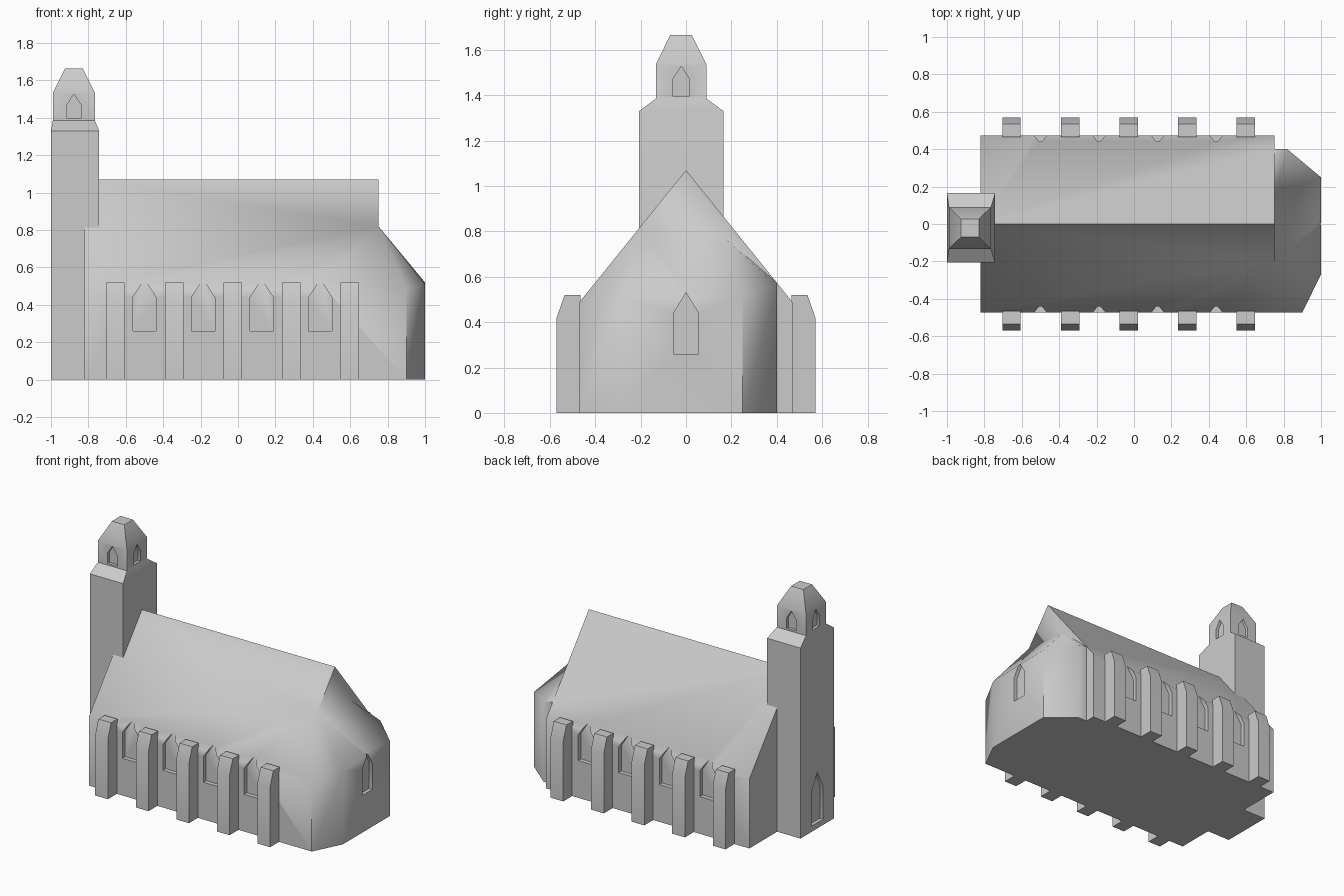
import bpy, bmesh, math
from mathutils import Vector

if "Cube" in bpy.data.objects:
    bpy.data.objects.remove(bpy.data.objects["Cube"])

stone = bpy.data.materials.new("pale_stone")
stone.diffuse_color = (0.6, 0.6, 0.6, 1)
stone.use_nodes = True
stone.node_tree.nodes["Principled BSDF"].inputs["Base Color"].default_value = stone.diffuse_color


def make(name, verts, faces):
    mesh = bpy.data.meshes.new(name)
    mesh.from_pydata(verts, [], faces)
    bm = bmesh.new()
    bm.from_mesh(mesh)
    bmesh.ops.recalc_face_normals(bm, faces=bm.faces)
    bm.to_mesh(mesh)
    bm.free()
    mesh.materials.append(stone)
    ob = bpy.data.objects.new(name, mesh)
    bpy.context.collection.objects.link(ob)
    return ob


def loft(name, rings):
    """Closed solid through rings with equal point counts."""
    n = len(rings[0])
    verts = [p for ring in rings for p in ring]
    faces = [list(range(n)), list(range(len(verts) - n, len(verts)))]
    for r in range(len(rings) - 1):
        for i in range(n):
            j = (i + 1) % n
            faces.append((r * n + i, r * n + j, (r + 1) * n + j, (r + 1) * n + i))
    return make(name, verts, faces)


def arch(center, out, width, sill, spring, apex, depth):
    """Pointed opening cutter on a wall whose outward direction is out."""
    c, o = Vector((*center, 0)), Vector((*out, 0))
    side = Vector((-out[1], out[0], 0))
    w = width / 2
    shape = [(-w, sill), (w, sill), (w, spring), (0, apex), (-w, spring)]
    rings = [[c + o * d + side * s + Vector((0, 0, z)) for s, z in shape]
             for d in (-depth, 0.05)]
    return loft("opening_cutter", rings)


def cut(ob, cutters):
    for c in cutters:
        m = ob.modifiers.new("opening", 'BOOLEAN')
        m.operation, m.solver, m.object = 'DIFFERENCE', 'EXACT', c
    bpy.context.view_layer.update()
    mesh = bpy.data.meshes.new_from_object(
        ob.evaluated_get(bpy.context.evaluated_depsgraph_get()))
    ob.modifiers.clear()
    ob.data = mesh
    for c in cutters:
        bpy.data.objects.remove(c)


def smooth(ob):
    bpy.ops.object.select_all(action='DESELECT')
    ob.select_set(True)
    bpy.context.view_layer.objects.active = ob
    bpy.ops.object.shade_smooth_by_angle(angle=math.radians(45))


# Nave with gabled roof and the uneven faceted apse at its right end
H, E, W = 1.07, 0.485, 0.472
verts = [
    (-.82, -W, 0), (-.82, -W, E), (-.82, 0, H), (-.82, W, E), (-.82, W, 0),
    (.75, 0, H), (.75, -.2, H - .2 * (H - E) / W), (.75, .15, .79),
    (.9, -W, 0), (.9, -W, E), (1, -.27, 0), (1, -.27, .51),
    (1, .25, 0), (1, .25, .52), (.82, .4, 0), (.82, .4, .56),
    (.75, .4, 0), (.75, .4, H - .4 * (H - E) / W), (.75, W, 0), (.75, W, E)]
faces = [
    (0, 1, 2, 3, 4), (0, 8, 9, 1), (1, 9, 6, 5, 2), (4, 3, 19, 18),
    (3, 2, 5, 17, 19), (5, 6, 7), (5, 7, 17), (6, 11, 13), (6, 13, 7),
    (6, 9, 11), (7, 13, 15), (7, 15, 17), (8, 10, 11, 9), (10, 12, 13, 11),
    (12, 14, 15, 13), (14, 16, 17, 15), (16, 18, 19, 17),
    (0, 4, 18, 16, 14, 12, 10, 8)]
nave = make("nave_and_apse", verts, faces)

# Recessed pointed windows along both walls and in the apse
cutters = [arch((-0.5 + 0.3133 * i, s * W), (0, s), .125, .26, .44, .535, .03)
           for i in range(4) for s in (-1, 1)]
cutters.append(arch((1, 0), (1, 0), .11, .26, .44, .53, .025))
cut(nave, cutters)
smooth(nave)

# Buttresses with sloped outer tops
for s, label in ((-1, "front"), (1, "back")):
    profile = [(.465, 0), (.57, 0), (.57, .42), (.535, .52), (.465, .52)]
    for i in range(5):
        x = -.655 + .3133 * i
        b = loft(f"{label}_buttress_{i + 1}",
                 [[(x + d, s * y, z) for y, z in profile] for d in (-.049, .049)])
        smooth(b)

# Tower with belfry and tapered cap: (z, x0, x1, y0, y1)
levels = [(0, -1, -.742, -.207, .165), (1.33, -1, -.742, -.207, .165),
          (1.385, -.99, -.765, -.133, .09), (1.535, -.99, -.765, -.133, .09),
          (1.665, -.925, -.83, -.07, .026)]
tower = loft("bell_tower", [[(a, c, z), (b, c, z), (b, d, z), (a, d, z)]
                            for z, a, b, c, d in levels])

# Belfry openings on four sides and the tower door
cutters = [arch(p, o, .075, 1.397, 1.47, 1.527, .02) for p, o in (
    ((-.877, -.133), (0, -1)), ((-.877, .09), (0, 1)),
    ((-.99, -.021), (-1, 0)), ((-.765, -.021), (1, 0)))]
cutters.append(arch((-1, -.02), (-1, 0), .13, .04, .27, .39, .025))
cut(tower, cutters)
smooth(tower)
